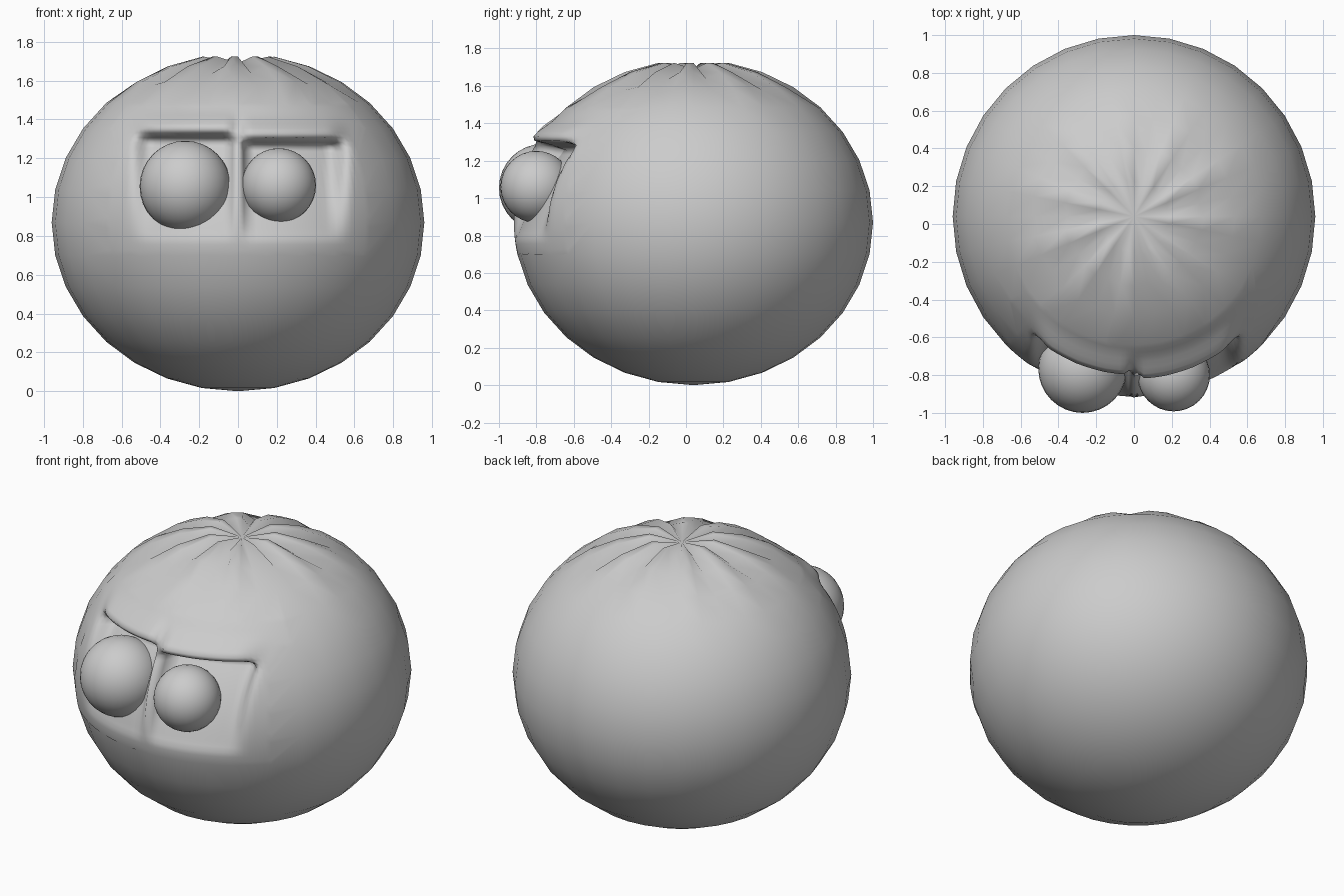
import bpy, bmesh, math
from mathutils import Vector

if "Cube" in bpy.data.objects:
    bpy.data.objects.remove(bpy.data.objects["Cube"])

CY, CZ, R, H = 0.04, 0.87, 0.96, 0.87      # body centre and radii
SEG, RINGS = 32, 16


def ramp(v, a, b):
    """Smooth 0..1 step from a to b."""
    t = max(0.0, min(1.0, (v - a) / (b - a)))
    return t * t * (3 - 2 * t)


def socket(x, z, brow, inner, outer, depth, bulge):
    """Backward shift for one eye socket under an overhanging brow."""
    across = ramp(x, inner, inner + 0.06) * (1 - ramp(x, outer - 0.12, outer))
    under = (1 - ramp(z, brow - 0.05, brow + 0.02)) * max(0.0, min(1.0, (z - 0.78) / (brow - 0.82))) ** 0.8
    lip = ramp(z, brow - 0.04, brow + 0.02) * (1 - ramp(z, brow + 0.03, brow + 0.13))
    return across * (depth * under - bulge * lip)


def finish(bm, name):
    me = bpy.data.meshes.new(name)
    bm.to_mesh(me)
    bm.free()
    for p in me.polygons:
        p.use_smooth = True
    ob = bpy.data.objects.new(name, me)
    bpy.context.collection.objects.link(ob)
    return ob


# body: squashed sphere, with finer faces around the eyes
bm = bmesh.new()
bmesh.ops.create_uvsphere(bm, u_segments=SEG, v_segments=RINGS, radius=1)
edges = set()
for f in bm.faces:
    c = f.calc_center_median()
    if c.y < -0.35 and abs(c.x) < 0.66 and -0.25 < c.z < 0.7:
        edges.update(f.edges)
bmesh.ops.subdivide_edges(bm, edges=list(edges), cuts=5, use_grid_fill=True)

grooves = set(range(1, 29, 3)) | {30}
depths = {0: 0.05, 1: 0.045, 2: 0.04, 3: 0.02}
for v in bm.verts:
    n = v.co.normalized()
    p = Vector((n.x * R, n.y * R + CY, n.z * H + CZ))
    # gathered creases radiating from the crown
    ring = round(math.acos(max(-1, min(1, n.z))) / math.pi * RINGS)
    spoke = round(math.atan2(n.y, n.x) / (2 * math.pi) * SEG) % SEG
    if ring == 0 or (ring in depths and spoke in grooves):
        p -= n * depths[ring]
    # eye sockets and brows
    if n.y < -0.2:
        x, z = p.x, p.z
        p.y += socket(x, z, 1.30, 0.0, 0.58, 0.17, 0.045)
        p.y += socket(-x, z, 1.33, 0.0, 0.56, 0.13, 0.04)
    v.co = p
bmesh.ops.recalc_face_normals(bm, faces=bm.faces)
finish(bm, "body")

# eyes
for name, loc, r in (("left_eye", (-0.272, -0.765, 1.055), 0.235),
                     ("right_eye", (0.21, -0.8, 1.06), 0.192)):
    bm = bmesh.new()
    bmesh.ops.create_uvsphere(bm, u_segments=32, v_segments=16, radius=r)
    finish(bm, name).location = loc
